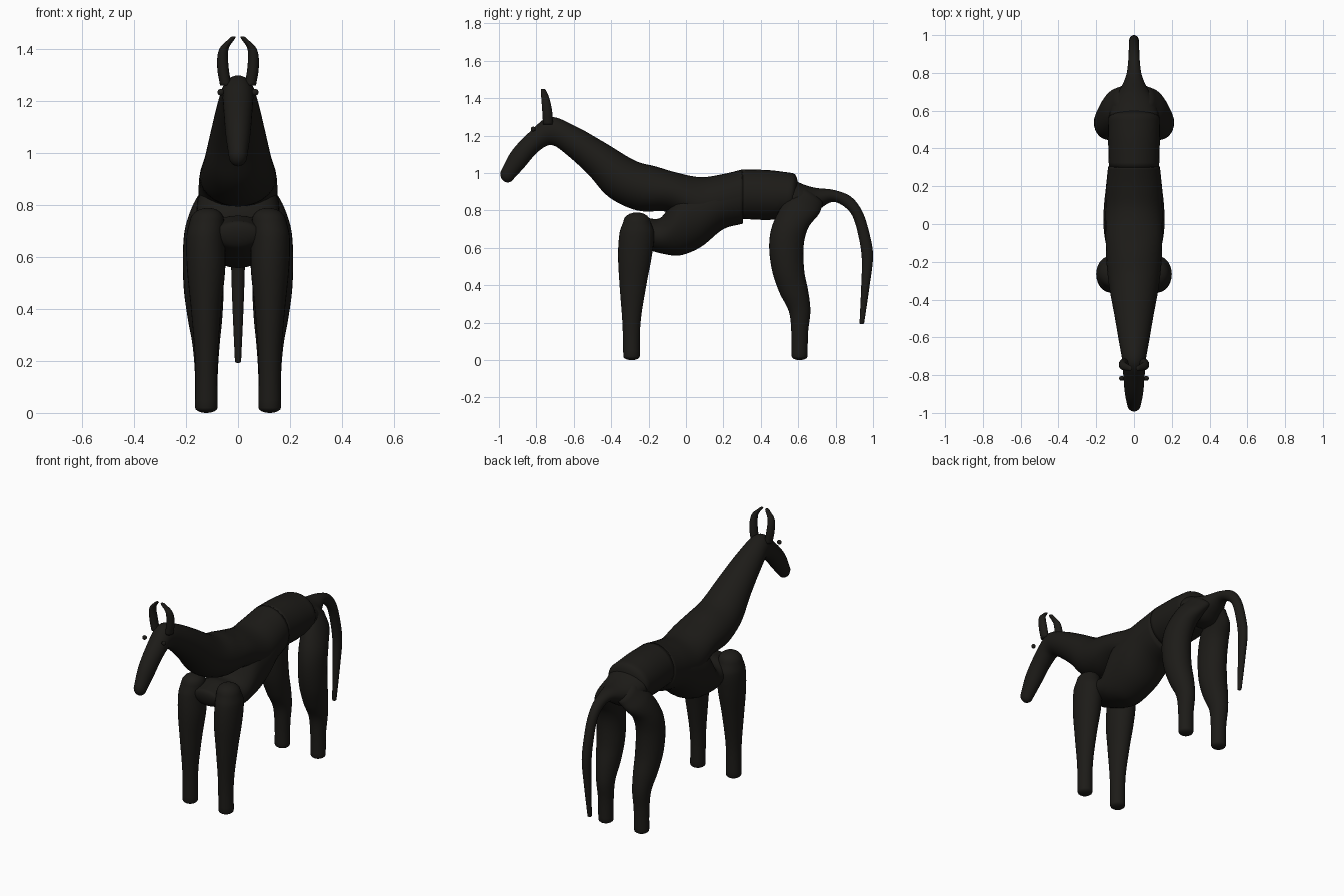
import bpy, bmesh, math
from mathutils import Vector

coat = bpy.data.materials.new("dark_coat")
coat.diffuse_color = (0.012, 0.011, 0.009, 1)


def finish(ob):
    ob.data.materials.append(coat)
    for p in getattr(ob.data, "polygons", []):
        p.use_smooth = True


def resample(rows, steps):
    """Smooth curve through the section rows, spaced by centre distance."""
    cen = [Vector((r[0], (r[1] + r[3]) / 2, (r[2] + r[4]) / 2)) for r in rows]
    t = [0.0]
    for a, b in zip(cen, cen[1:]):
        t.append(t[-1] + (b - a).length)
    n = len(rows)

    def slope(i, k):
        a, b = max(i - 1, 0), min(i + 1, n - 1)
        return (rows[b][k] - rows[a][k]) / (t[b] - t[a])
    out = []
    for i in range(n - 1):
        h = t[i + 1] - t[i]
        for s in range(steps):
            u = s / steps
            out.append([(2*u**3 - 3*u*u + 1) * rows[i][k] + (u**3 - 2*u*u + u) * h * slope(i, k)
                        + (3*u*u - 2*u**3) * rows[i+1][k] + (u**3 - u*u) * h * slope(i+1, k)
                        for k in range(6)])
    out.append(list(rows[-1]))
    return out


def loft(name, rows, dome=(0, 0), steps=6, seg=28, side=1):
    """Rows are x, y1, z1, y2, z2, half width: an ellipse spanning two side-view points."""
    rings = []
    for x, y1, z1, y2, z2, w in resample(rows, steps):
        rings.append((Vector((x * side, (y1 + y2) / 2, (z1 + z2) / 2)),
                      Vector((0, (y1 - y2) / 2, (z1 - z2) / 2)), w))

    def cap(end, inner, d):
        ax = (end[0] - inner[0]).normalized()
        return [(end[0] + ax * d * math.sin(a), end[1] * math.cos(a), end[2] * math.cos(a))
                for a in (0.35, 0.7, 1.0, 1.25, 1.45)] if d else []
    rings = cap(rings[0], rings[1], dome[0])[::-1] + rings + cap(rings[-1], rings[-2], dome[1])
    bm = bmesh.new()
    loops = []
    for c, v, w in rings:
        loops.append([bm.verts.new(c + v * math.sin(a) + Vector((w * math.cos(a), 0, 0)))
                      for a in (2 * math.pi * i / seg for i in range(seg))])
    for a, b in zip(loops, loops[1:]):
        for i in range(seg):
            j = (i + 1) % seg
            bm.faces.new((a[i], a[j], b[j], b[i]))
    bm.faces.new(loops[0])
    bm.faces.new(loops[-1])
    bmesh.ops.recalc_face_normals(bm, faces=bm.faces)
    me = bpy.data.meshes.new(name)
    bm.to_mesh(me)
    bm.free()
    ob = bpy.data.objects.new(name, me)
    bpy.context.collection.objects.link(ob)
    finish(ob)
    return ob


# Head, neck and back in one sweep
loft("head_neck_back", [
    (0, -0.985, 1.02, -0.925, 0.965, 0.036), (0, -0.93, 1.12, -0.865, 1.03, 0.048),
    (0, -0.83, 1.225, -0.79, 1.115, 0.056), (0, -0.73, 1.30, -0.72, 1.15, 0.062),
    (0, -0.60, 1.255, -0.64, 1.10, 0.08), (0, -0.43, 1.16, -0.52, 0.99, 0.105),
    (0, -0.27, 1.065, -0.41, 0.87, 0.13), (0, -0.16, 1.035, -0.26, 0.80, 0.145),
    (0, -0.06, 1.005, -0.08, 0.79, 0.15), (0, 0.08, 0.978, 0.08, 0.70, 0.152),
    (0, 0.20, 0.995, 0.20, 0.72, 0.147), (0, 0.305, 1.02, 0.305, 0.74, 0.137)], dome=(0.04, 0))

# Chest and belly, with the small gap under the neck
loft("belly", [
    (0, -0.31, 0.74, -0.29, 0.63, 0.09), (0, -0.22, 0.76, -0.20, 0.59, 0.128),
    (0, -0.13, 0.765, -0.12, 0.568, 0.145), (0, -0.03, 0.93, -0.03, 0.56, 0.16),
    (0, 0.08, 0.96, 0.08, 0.605, 0.16), (0, 0.20, 0.98, 0.20, 0.70, 0.148),
    (0, 0.305, 1.015, 0.305, 0.73, 0.137)], dome=(0.03, 0))

# Hindquarters barrel
loft("hindquarters", [
    (0, 0.30, 1.02, 0.30, 0.755, 0.133), (0, 0.45, 1.015, 0.45, 0.75, 0.137),
    (0, 0.57, 1.0, 0.55, 0.765, 0.137)], dome=(0, 0.04))

# Tail growing out of the rump
loft("tail", [
    (0, 0.57, 0.965, 0.57, 0.77, 0.132), (0, 0.64, 0.935, 0.65, 0.77, 0.115),
    (0, 0.70, 0.92, 0.71, 0.805, 0.078), (0, 0.79, 0.91, 0.78, 0.845, 0.042),
    (0, 0.88, 0.875, 0.84, 0.825, 0.031), (0, 0.94, 0.80, 0.89, 0.77, 0.028),
    (0, 0.98, 0.68, 0.925, 0.65, 0.027), (0, 1.0, 0.56, 0.94, 0.54, 0.026),
    (0, 0.982, 0.40, 0.937, 0.40, 0.021), (0, 0.953, 0.20, 0.928, 0.20, 0.012)], dome=(0, 0.008))

FRONT_LEG = [
    (0.122, -0.335, 0.02, -0.247, 0.02, 0.043), (0.122, -0.34, 0.20, -0.243, 0.20, 0.043),
    (0.123, -0.355, 0.40, -0.212, 0.40, 0.058), (0.123, -0.363, 0.56, -0.182, 0.56, 0.074),
    (0.125, -0.355, 0.68, -0.17, 0.68, 0.074), (0.12, -0.335, 0.74, -0.19, 0.74, 0.066)]
HIND_LEG = [
    (0.122, 0.565, 0.02, 0.65, 0.02, 0.043), (0.122, 0.563, 0.15, 0.653, 0.15, 0.044),
    (0.123, 0.55, 0.26, 0.665, 0.26, 0.052), (0.127, 0.50, 0.36, 0.655, 0.36, 0.066),
    (0.132, 0.46, 0.48, 0.632, 0.48, 0.077), (0.134, 0.445, 0.62, 0.63, 0.62, 0.078),
    (0.126, 0.465, 0.73, 0.655, 0.71, 0.076), (0.10, 0.53, 0.85, 0.71, 0.78, 0.064),
    (0.06, 0.60, 0.92, 0.73, 0.83, 0.05)]

HORN = [(0.047, -0.738, 1.26, 0.022), (0.058, -0.742, 1.33, 0.022),
        (0.055, -0.752, 1.40, 0.018), (0.022, -0.763, 1.443, 0.011)]

for side, label in ((1, "left"), (-1, "right")):
    loft("front_leg_" + label, FRONT_LEG, dome=(0.02, 0.05), side=side)
    loft("hind_leg_" + label, HIND_LEG, dome=(0.02, 0.03), side=side)

    # Curved horn
    loft("horn_" + label,
         [(x, y - r * 1.2, z, y + r * 1.2, z, r) for x, y, z, r in HORN],
         dome=(0, 0.01), seg=16, side=side)

    # Eye bead
    bpy.ops.mesh.primitive_uv_sphere_add(segments=16, ring_count=10, radius=0.013,
                                         location=(0.066 * side, -0.817, 1.235))
    eye = bpy.context.object
    eye.name = "eye_" + label
    finish(eye)
